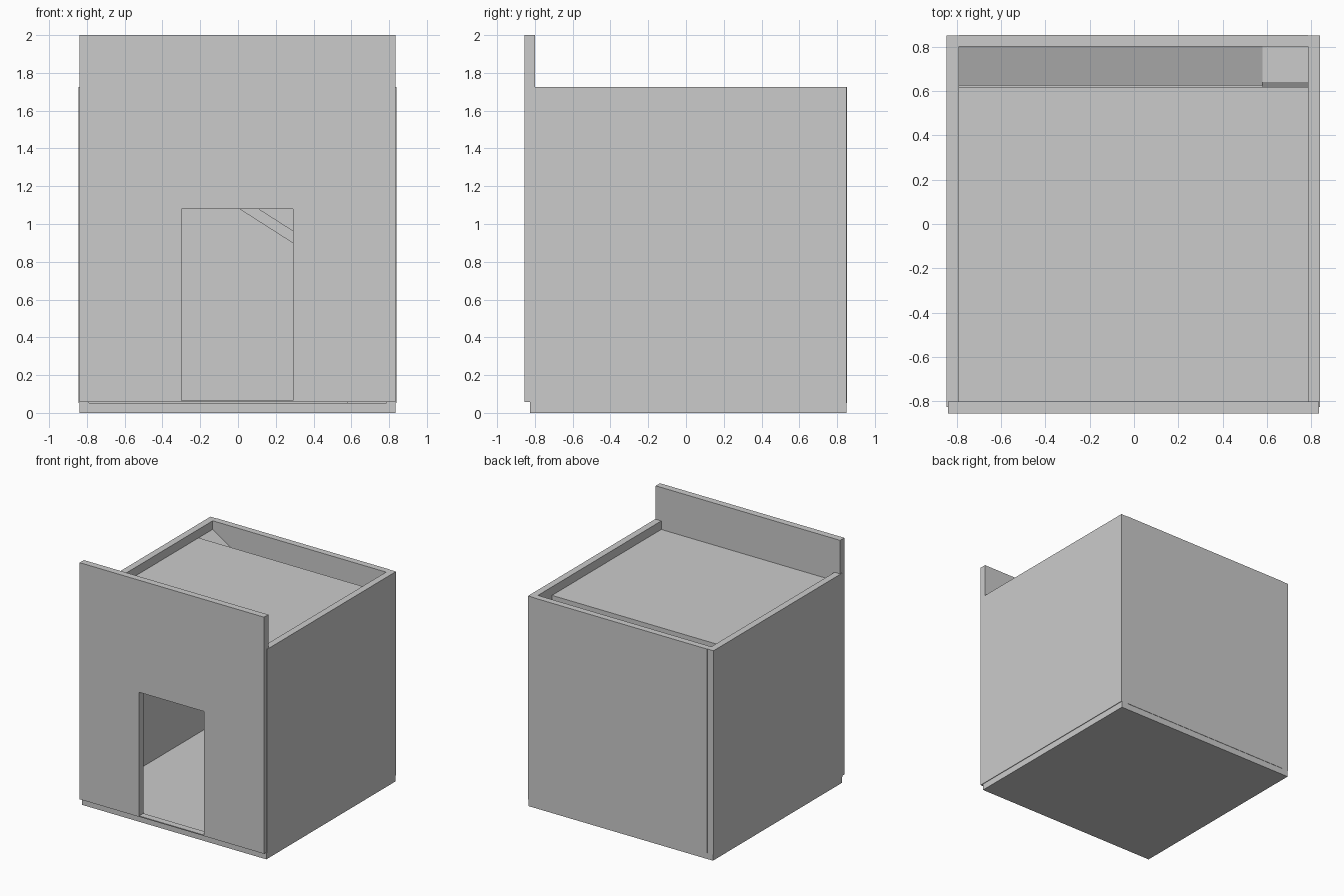
import bpy

if "Cube" in bpy.data.objects:
    bpy.data.objects.remove(bpy.data.objects["Cube"])


def prism(name, profile, axis, a, b):
    """Extrude a 2D profile along an axis: 'y' takes (x, z), 'x' takes (y, z)."""
    def place(p, t):
        return (p[0], t, p[1]) if axis == 'y' else (t, p[0], p[1])
    n = len(profile)
    verts = [place(p, t) for t in (a, b) for p in profile]
    faces = [tuple(range(n)), tuple(range(2 * n - 1, n - 1, -1))]
    faces += [(i, i + n, (i + 1) % n + n, (i + 1) % n) for i in range(n)]
    if axis == 'x':
        faces = [f[::-1] for f in faces]
    mesh = bpy.data.meshes.new(name)
    mesh.from_pydata(verts, [], faces)
    obj = bpy.data.objects.new(name, mesh)
    bpy.context.collection.objects.link(obj)
    return obj


def box(name, x0, x1, y0, y1, z0, z1):
    return prism(name, [(x0, z0), (x1, z0), (x1, z1), (x0, z1)], 'y', y0, y1)


T = 0.055          # panel thickness
FLOOR = 0.052      # floor top
ROOF = 1.655       # roof top
RIM = 1.725        # wall top
LAND = 0.78        # stair landing top

# Base and outer walls
box("floor", -0.84, 0.835, -0.825, 0.85, 0, FLOOR)
box("left_wall", -0.845, -0.79, -0.825, 0.85, FLOOR, RIM)
box("right_wall", 0.785, 0.84, -0.825, 0.85, FLOOR, RIM)
box("back_wall", -0.79, 0.785, 0.80, 0.853, FLOOR, RIM)

# Tall front wall with a doorway
front = box("front_wall", -0.84, 0.835, -0.855, -0.80, FLOOR + 0.005, 2.0)
cutter = box("door_cutter", -0.30, 0.29, -1.0, -0.7, 0.065, 1.08)
cutter.hide_render = True
cut = front.modifiers.new("doorway", 'BOOLEAN')
cut.operation = 'DIFFERENCE'
cut.solver = 'EXACT'
cut.object = cutter
bpy.context.view_layer.objects.active = front
front.select_set(True)
bpy.ops.object.modifier_apply(modifier=cut.name)
bpy.data.objects.remove(cutter)

# Recessed roof, leaving a stairwell along the back wall
box("roof", -0.79, 0.785, -0.80, 0.617, ROOF - T, ROOF)

# Upper ramp, landing and lower ramp
D = 0.066          # ramp thickness measured vertically
prism("upper_ramp", [(-0.79, ROOF - D), (0.58, LAND - D), (0.58, LAND), (-0.79, ROOF)],
      'y', 0.625, 0.80)
box("landing", 0.58, 0.785, 0.64, 0.80, LAND - T, LAND)
prism("lower_ramp", [(-0.50, FLOOR), (-0.40, FLOOR), (0.64, LAND - D), (0.64, LAND)],
      'x', 0.58, 0.785)
